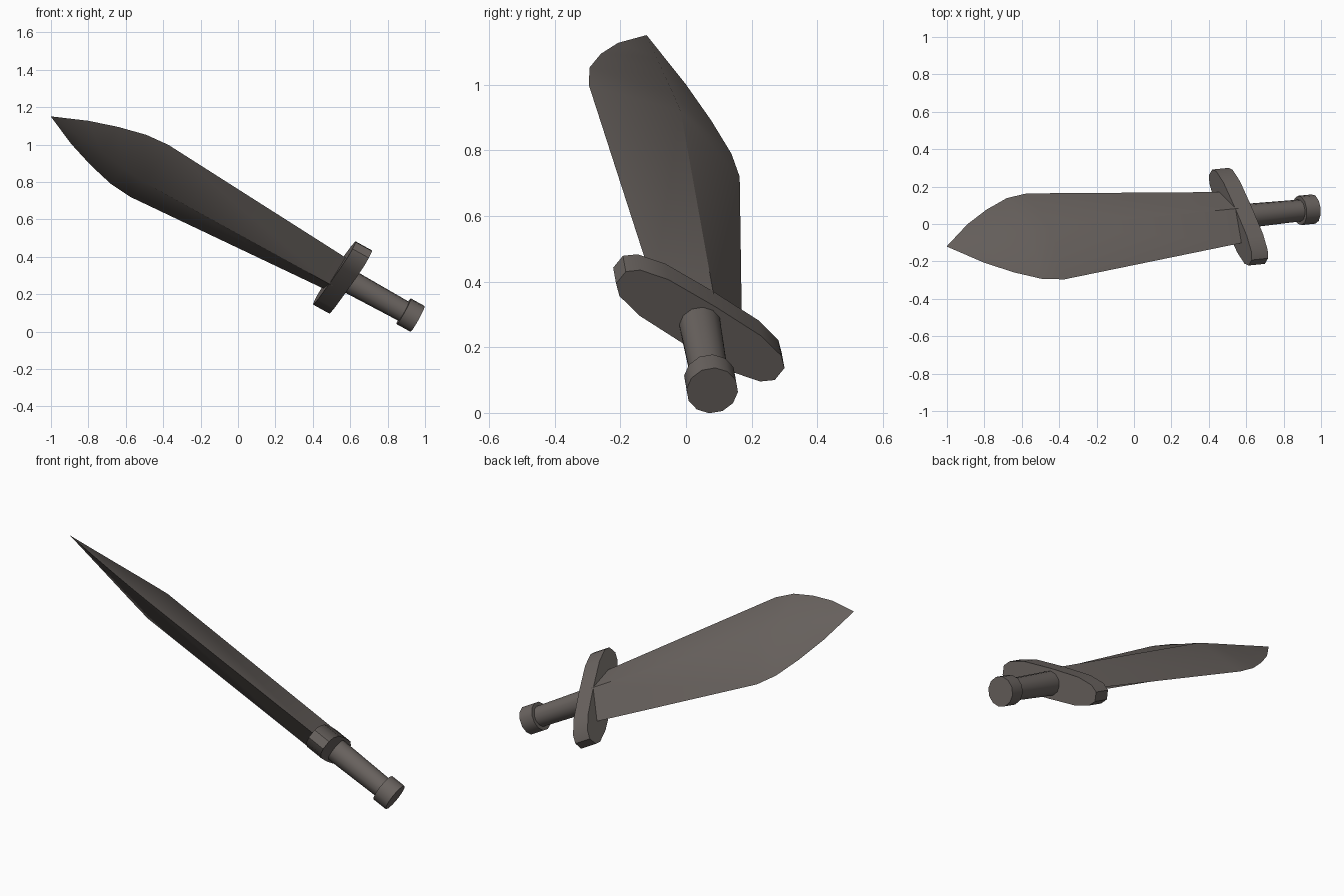
import bpy, bmesh, math
from mathutils import Vector, Matrix

if "Cube" in bpy.data.objects:
    bpy.data.objects.remove(bpy.data.objects["Cube"])

# Sword frame: local x = blade width, y = blade thickness, z = pommel to tip
origin = Vector((0.96, 0.08, 0.068))
axis = (Vector((-1.0, -0.12, 1.15)) - origin).normalized()
width = Vector((0.348, -0.801, 0.488))
width = (width - axis * width.dot(axis)).normalized()
thick = axis.cross(width)
frame = Matrix.Translation(origin) @ Matrix((width, thick, axis)).transposed().to_4x4()

metal = bpy.data.materials.new("dark_grey_metal")
metal.diffuse_color = (0.145, 0.127, 0.117, 1)
metal.use_nodes = True
metal.node_tree.nodes["Principled BSDF"].inputs["Base Color"].default_value = metal.diffuse_color


def loft(name, rings, tip=None):
    """Skin a stack of equal-count rings, closed by caps or a point."""
    bm = bmesh.new()
    loops = [[bm.verts.new(p) for p in ring] for ring in rings]
    n = len(loops[0])
    for a, b in zip(loops, loops[1:]):
        for i in range(n):
            j = (i + 1) % n
            bm.faces.new((a[i], a[j], b[j], b[i]))
    bm.faces.new(loops[0][::-1])
    if tip:
        point = bm.verts.new(tip)
        for i in range(n):
            bm.faces.new((loops[-1][i], loops[-1][(i + 1) % n], point))
    else:
        bm.faces.new(loops[-1])
    bmesh.ops.recalc_face_normals(bm, faces=bm.faces[:])
    mesh = bpy.data.meshes.new(name)
    bm.to_mesh(mesh)
    bm.free()
    mesh.materials.append(metal)
    obj = bpy.data.objects.new(name, mesh)
    bpy.context.collection.objects.link(obj)
    obj.matrix_world = frame
    bpy.ops.object.select_all(action='DESELECT')
    obj.select_set(True)
    bpy.context.view_layer.objects.active = obj
    bpy.ops.object.shade_smooth_by_angle(angle=math.radians(31))
    return obj


def circle(r, z, n=12):
    return [(r * math.cos(math.tau * i / n), r * math.sin(math.tau * i / n), z)
            for i in range(n)]


def diamond(z, w, h):
    return [(w, 0, z), (0, h, z), (-w, 0, z), (0, -h, z)]


# Leaf-shaped blade with a central ridge: (height, half width, half thickness)
stations = [(0.49, 0.168, 0.080), (1.643, 0.287, 0.084), (1.772, 0.27, 0.067),
            (1.92, 0.21, 0.046), (2.07, 0.129, 0.025)]
blade = loft("blade", [diamond(*s) for s in stations], tip=(0, 0, 2.25))

# Crossguard: long rounded plate, mirrored from one quarter outline
quarter = [(0.302, 0.025), (0.268, 0.054), (0.177, 0.075)]
half = quarter + [(0, 0.079)] + [(-x, y) for x, y in quarter[::-1]]
outline = half + [(-x, -y) for x, y in half]
guard = loft("crossguard", [[(x, y, z) for x, y in outline] for z in (0.41, 0.51)])

# Tapered grip and wider pommel
grip = loft("grip", [circle(0.058, 0.06), circle(0.065, 0.43)])
pommel = loft("pommel", [circle(0.079, 0), circle(0.079, 0.085)])
